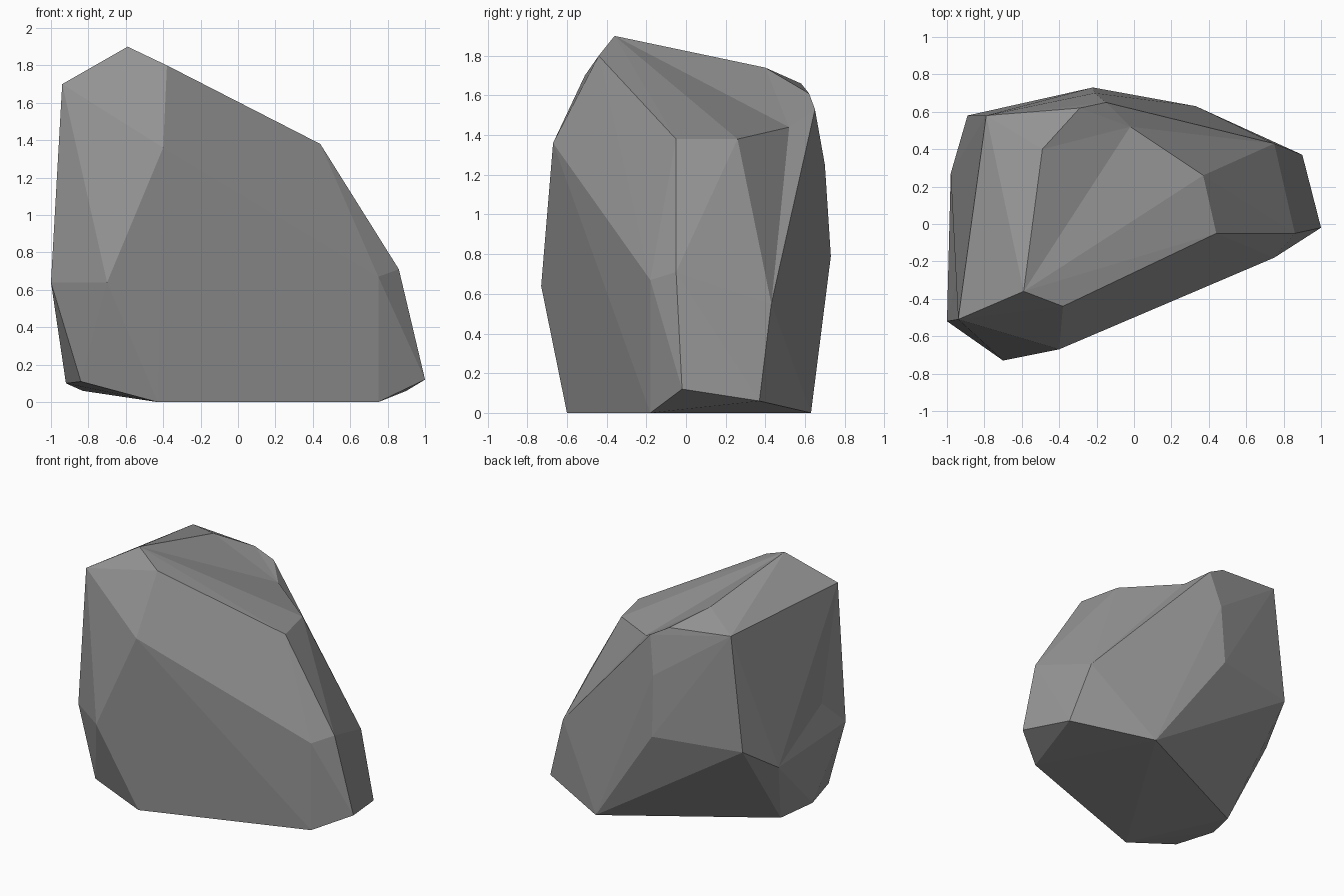
import bpy
import bmesh
from mathutils import Vector

# Remove the default object
default_cube = bpy.data.objects.get("Cube")
if default_cube:
    bpy.data.objects.remove(default_cube, do_unlink=True)

# Corner points of the boulder, grouped by region
corners = {
    "crown": [(-.59, -.36, 1.9), (-.94, -.51, 1.7), (-.38, -.44, 1.8),
              (-.49, .4, 1.74), (.44, -.05, 1.38), (.37, .26, 1.38)],
    "back_shoulder": [(-.79, .58, 1.66), (-.29, .62, 1.61),
                      (-.15, .65, 1.53), (-.21, .7, 1.25)],
    "front_belly": [(-.4, -.67, 1.36), (-.7, -.73, .64), (-1, -.52, .64),
                    (.75, -.18, .67), (.86, -.05, .71)],
    "back_belly": [(.75, .43, .55), (-.22, .73, .79),
                   (-.89, .58, .79), (-.98, .27, .58)],
    "foot": [(1, -.02, .12), (.75, -.18, 0), (-.43, -.6, 0), (-.84, -.54, .11),
             (-.92, -.23, .1), (-.83, .03, .06), (.33, .63, 0), (.9, .37, .06)],
}

# Shallow hollows: final position, and the outward push used while wrapping
hollows = [
    (Vector((-.02, .52, 1.44)), Vector((.04, .05, .07))),
    (Vector((-.95, -.3, .85)), Vector((-.04, 0, 0))),
]


def stone_material(name, grey):
    material = bpy.data.materials.new(name)
    material.use_nodes = True
    colour = (grey, grey, grey, 1)
    material.diffuse_color = colour
    for node in material.node_tree.nodes:
        if node.type == "BSDF_PRINCIPLED":
            node.inputs["Base Color"].default_value = colour
    return material


def wrap_boulder(name, material):
    bm = bmesh.new()
    for region in corners.values():
        for point in region:
            bm.verts.new(point)
    dents = [(bm.verts.new(place + push), place) for place, push in hollows]

    # Wrap a faceted skin round the corners, dropping any buried ones
    bmesh.ops.convex_hull(bm, input=list(bm.verts))

    # Press the hollows back in
    for vert, place in dents:
        vert.co = place
    loose = [vert for vert in bm.verts if not vert.link_faces]
    bmesh.ops.delete(bm, geom=loose, context="VERTS")
    bmesh.ops.recalc_face_normals(bm, faces=list(bm.faces))

    mesh = bpy.data.meshes.new(name)
    bm.to_mesh(mesh)
    bm.free()
    mesh.materials.append(material)
    boulder = bpy.data.objects.new(name, mesh)
    bpy.context.collection.objects.link(boulder)
    return boulder


wrap_boulder("boulder", stone_material("grey_stone", .3))
